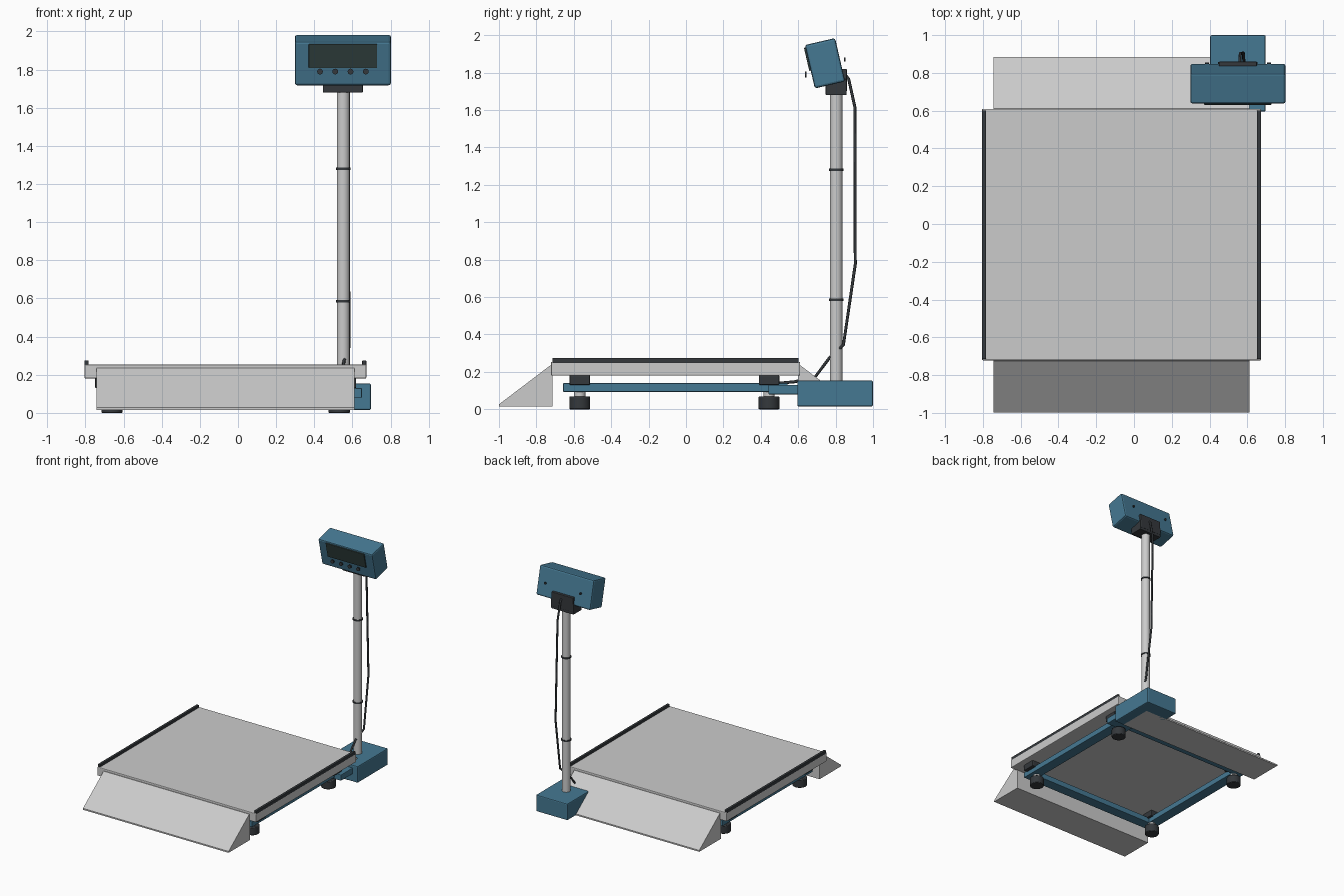
import bpy, math
from mathutils import Matrix, Vector

if "Cube" in bpy.data.objects:
    bpy.data.objects.remove(bpy.data.objects["Cube"])


def material(name, rgb):
    m = bpy.data.materials.new(name)
    m.diffuse_color = (*rgb, 1)
    m.use_nodes = True
    m.node_tree.nodes["Principled BSDF"].inputs["Base Color"].default_value = m.diffuse_color
    return m


BLUE = material("blue_paint", (0.06, 0.19, 0.29))
DARK = material("dark_rubber", (0.035, 0.04, 0.045))
GLASS = material("display_glass", (0.03, 0.05, 0.048))
CX, CY = -0.065, -0.057          # platform centre


def finish(ob, name, mat, bevel=0.0, smooth=False):
    ob.name = name
    if mat:
        ob.data.materials.append(mat)
    if bevel:
        b = ob.modifiers.new("bevel", 'BEVEL')
        b.width, b.segments, b.limit_method = bevel, 2, 'ANGLE'
    if smooth:
        bpy.ops.object.shade_smooth_by_angle(angle=math.radians(35))
    return ob


def box(name, lo, hi, mat=None, bevel=0.004):
    lo, hi = Vector(lo), Vector(hi)
    bpy.ops.mesh.primitive_cube_add(size=1, location=(lo + hi) / 2)
    ob = bpy.context.object
    ob.data.transform(Matrix.Diagonal((*(hi - lo), 1)))
    return finish(ob, name, mat, bevel)


def cyl(name, loc, r, h, mat=None, axis='Z', bevel=0.0, sides=32):
    rot = (math.pi / 2, 0, 0) if axis == 'Y' else (0, 0, 0)
    bpy.ops.mesh.primitive_cylinder_add(vertices=sides, radius=r, depth=h, location=loc, rotation=rot)
    return finish(bpy.context.object, name, mat, bevel, True)


def prism(name, profile, x0, x1):
    # extrude a (y, z) profile along x
    n = len(profile)
    verts = [(x, y, z) for x in (x0, x1) for y, z in profile]
    faces = [tuple(range(n)), tuple(range(2 * n - 1, n - 1, -1))]
    faces += [(i, i + n, (i + 1) % n + n, (i + 1) % n) for i in range(n)]
    me = bpy.data.meshes.new(name)
    me.from_pydata(verts, [], faces)
    ob = bpy.data.objects.new(name, me)
    bpy.context.collection.objects.link(ob)
    bpy.context.view_layer.objects.active = ob
    ob.select_set(True)
    bpy.ops.object.mode_set(mode='EDIT')
    bpy.ops.mesh.select_all(action='SELECT')
    bpy.ops.mesh.normals_make_consistent(inside=False)
    bpy.ops.object.mode_set(mode='OBJECT')
    return ob


# weighing platform and its two edge rails
box("platform", (-0.805, -0.722, 0.18), (0.673, 0.61, 0.254), None, 0.006)
for x, side in ((-0.794, "left"), (0.662, "right")):
    box(f"edge_rail_{side}", (x - 0.011, -0.715, 0.245), (x + 0.011, 0.602, 0.275), DARK)

# wedge ramps at front and back
for s, side in ((-1, "front"), (1, "back")):
    prof = [(0.656, 0.015), (0.942, 0.015), (0.942, 0.027), (0.668, 0.235), (0.656, 0.235)]
    prism(f"ramp_{side}", [(CY + s * y, z) for y, z in prof], -0.743, 0.612)

# under-frame bars, load-cell mounts and feet
for s, side in ((-1, "left"), (1, "right")):
    x = CX + s * 0.61
    box(f"frame_side_{side}", (x - 0.045, CY - 0.6, 0.093), (x + 0.045, CY + 0.6, 0.14), BLUE)
    y = CY + s * 0.555
    box(f"frame_cross_{'front' if s < 0 else 'back'}",
        (CX - 0.57, y - 0.045, 0.093), (CX + 0.57, y + 0.045, 0.14), BLUE)
    for t, end in ((-1, "front"), (1, "back")):
        px, py = CX + s * 0.596, -0.062 + t * 0.506
        box(f"load_cell_{end}_{side}", (CX + s * 0.615 - 0.07, py - 0.055, 0.13),
            (CX + s * 0.615 + 0.07, py + 0.055, 0.182), DARK, 0.006)
        cyl(f"foot_stem_{end}_{side}", (px, py, 0.085), 0.03, 0.09)
        cyl(f"foot_{end}_{side}", (px, py, 0.034), 0.056, 0.068, DARK, bevel=0.005)

# column base and arm joining it to the frame
box("column_base", (0.403, 0.595, 0.015), (0.697, 1.0, 0.154), BLUE, 0.008)
box("base_arm", (0.45, 0.44, 0.08), (0.65, 0.61, 0.13), BLUE)

# column with cable rings
PX, PY = 0.552, 0.803
cyl("column", (PX, PY, 0.915), 0.034, 1.55)
for i, z in enumerate((0.585, 1.28)):
    cyl(f"column_ring_{i}", (PX, PY, z), 0.039, 0.012, DARK)

# head bracket: collar block and back plate
box("bracket_block", (0.445, 0.747, 1.68), (0.655, 0.858, 1.765), DARK)
box("bracket_plate", (0.45, 0.835, 1.70), (0.65, 0.86, 1.82), DARK)

# tilted display head with screen
TILT = Matrix.Translation((0.55, 0.743, 1.85)) @ Matrix.Rotation(math.radians(13), 4, 'X')
head = box("display_head", (-0.252, -0.083, -0.119), (0.252, 0.083, 0.119), BLUE, 0.012)
screen = box("display_screen", (-0.179, -0.091, -0.022), (0.179, -0.07, 0.106), GLASS, 0.003)
for ob in (head, screen):
    ob.matrix_world = TILT @ Matrix.Translation(ob.location)

# buttons and rear screws
for i in range(4):
    cyl(f"button_{i}", (0.43 + i * 0.08, 0.64, 1.79), 0.015, 0.01, DARK, 'Y', sides=20)
for i, x in enumerate((0.387, 0.715)):
    cyl(f"rear_screw_{i}", (x, 0.85, 1.87), 0.01, 0.008, DARK, 'Y', sides=16)

# signal cable
path = [(0.56, 0.85, 1.79), (0.56, 0.87, 1.765), (0.563, 0.903, 1.615), (0.58, 0.905, 0.775),
        (0.582, 0.842, 0.345), (0.555, 0.765, 0.272), (0.55, 0.69, 0.172),
        (0.535, 0.58, 0.147), (0.53, 0.45, 0.135)]
cu = bpy.data.curves.new("signal_cable", 'CURVE')
cu.dimensions = '3D'
cu.bevel_depth, cu.bevel_resolution, cu.use_fill_caps = 0.008, 2, True
sp = cu.splines.new('POLY')
sp.points.add(len(path) - 1)
for p, co in zip(sp.points, path):
    p.co = (*co, 1)
cu.materials.append(DARK)
bpy.context.collection.objects.link(bpy.data.objects.new("signal_cable", cu))
